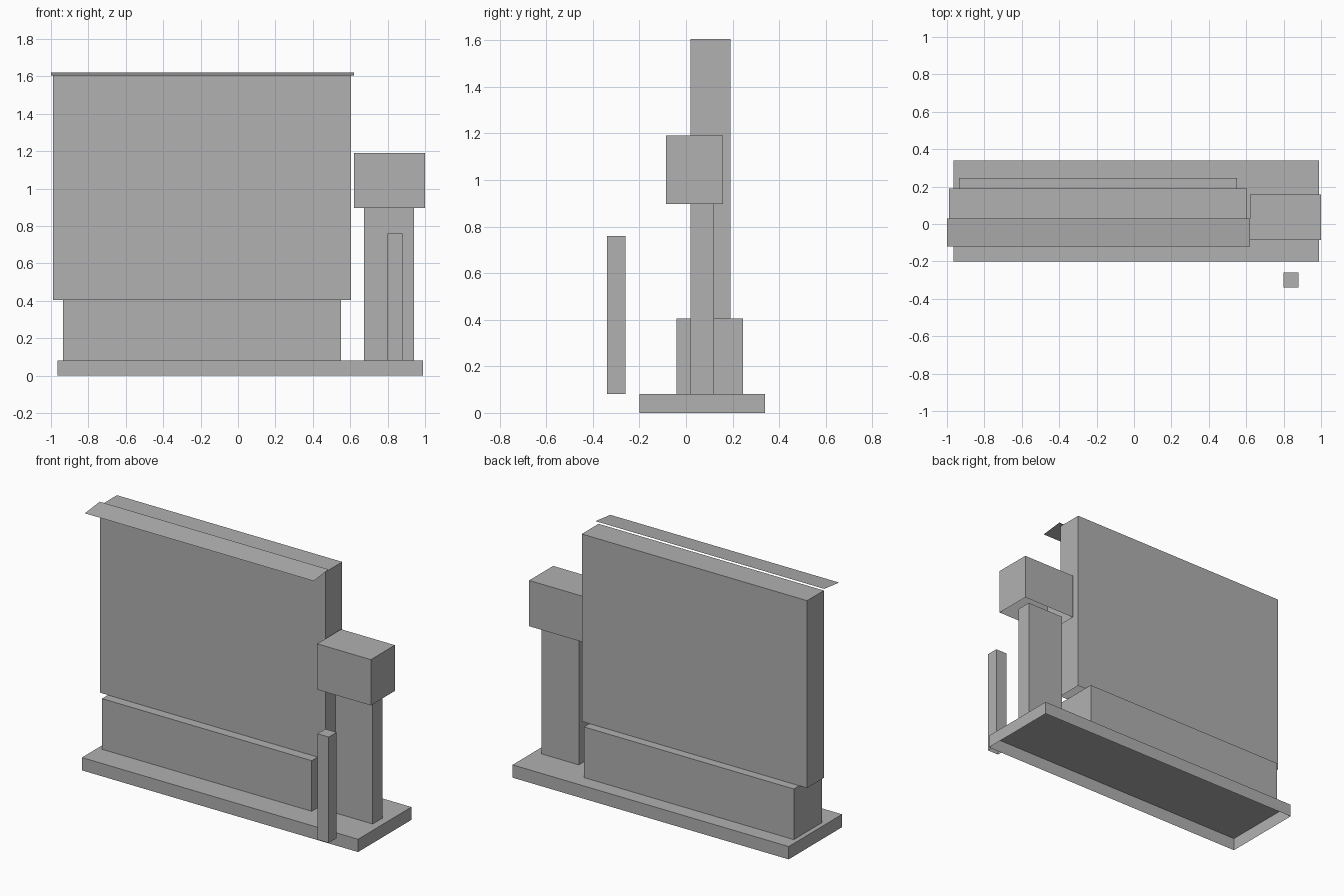
import bpy
import bmesh

cube = bpy.data.objects.get("Cube")
if cube:
    bpy.data.objects.remove(cube, do_unlink=True)

# Single plain grey
grey = bpy.data.materials.new("plain_grey")
grey.use_nodes = True
colour = (0.44, 0.44, 0.44, 1.0)
grey.diffuse_color = colour
grey.node_tree.nodes["Principled BSDF"].inputs["Base Color"].default_value = colour


def add_object(name, bm):
    mesh = bpy.data.meshes.new(name)
    bm.to_mesh(mesh)
    bm.free()
    mesh.materials.append(grey)
    obj = bpy.data.objects.new(name, mesh)
    bpy.context.collection.objects.link(obj)


def open_block(name, xs, ys, zs):
    """Extruded block, closed on top and open underneath."""
    bm = bmesh.new()
    bmesh.ops.create_cube(bm, size=1)
    for v in bm.verts:
        v.co = [span[int(c > 0)] for c, span in zip(v.co, (xs, ys, zs))]
    bm.normal_update()
    floor = [f for f in bm.faces if f.normal.z < -0.5]
    bmesh.ops.delete(bm, geom=floor, context='FACES_ONLY')
    add_object(name, bm)


# Ground slab and the wall standing on its plinth
open_block("base_slab", (-0.965, 0.99), (-0.20, 0.34), (0, 0.082))
open_block("wall_plinth", (-0.935, 0.55), (-0.04, 0.245), (0.082, 0.406))
open_block("main_wall", (-0.99, 0.605), (0.02, 0.19), (0.406, 1.605))

# Side pillar with its head, and the free-standing post in front
open_block("side_pillar", (0.675, 0.94), (0.02, 0.12), (0.082, 0.897))
open_block("pillar_head", (0.62, 1.0), (-0.085, 0.158), (0.897, 1.19))
open_block("front_post", (0.80, 0.88), (-0.34, -0.26), (0.082, 0.76))

# Thin sloping sheet along the top front edge of the wall
bm = bmesh.new()
left, right = -1.0, 0.62
front, back = (-0.12, 1.605), (0.03, 1.622)
corners = [(left, *front), (right, *front), (right, *back), (left, *back)]
bm.faces.new([bm.verts.new(c) for c in corners])
add_object("top_canopy", bm)
